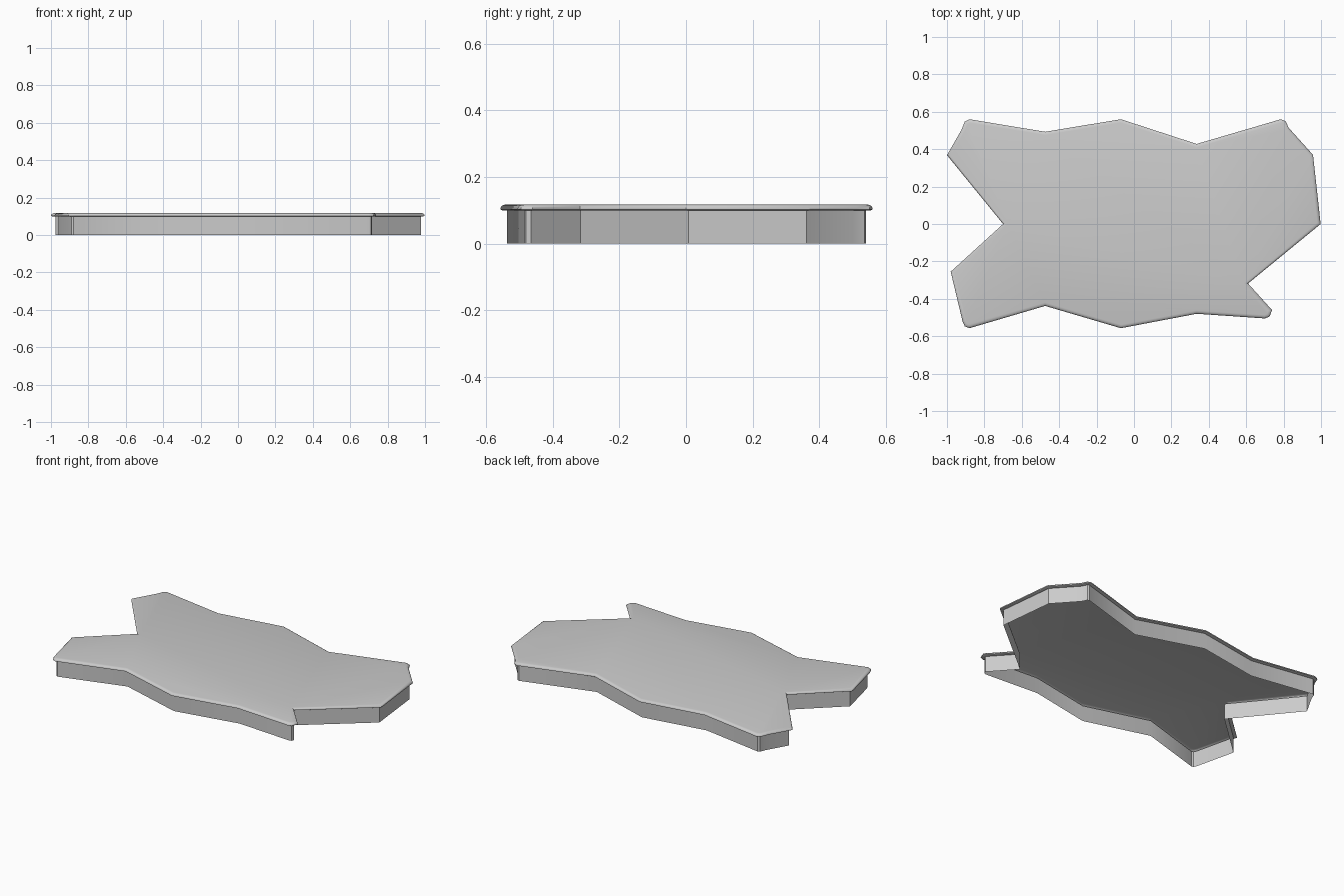
import bpy, bmesh, math
from mathutils import Vector

if "Cube" in bpy.data.objects:
    bpy.data.objects.remove(bpy.data.objects["Cube"])

# Plan outline of the tray, counter-clockwise from the right tip
OUTLINE = [(0.998, 0.0), (0.957, 0.37), (0.828, 0.513), (0.81, 0.55), (0.785, 0.56),
           (0.335, 0.428), (-0.07, 0.56), (-0.475, 0.493), (-0.88, 0.56),
           (-0.905, 0.547), (-0.922, 0.504), (-1.0, 0.368), (-0.70, 0.0),
           (-0.98, -0.255), (-0.917, -0.52), (-0.905, -0.547), (-0.88, -0.557),
           (-0.475, -0.438), (-0.07, -0.557), (0.335, -0.48), (0.70, -0.505),
           (0.725, -0.495), (0.738, -0.46), (0.61, -0.318)]

# Edge profile as (inset, height): skirt, underside of lip, rounded lip
PROFILE = [(0.019, 0.0), (0.019, 0.1), (0.006, 0.1), (0.0, 0.103),
           (0.0, 0.107), (0.003, 0.112), (0.009, 0.116), (0.018, 0.118)]


def inset_loop(points, d):
    """Mitred inward offset of a counter-clockwise polygon."""
    pts = [Vector(p) for p in points]
    result = []
    for i, p in enumerate(pts):
        a = (p - pts[i - 1]).normalized()
        b = (pts[(i + 1) % len(pts)] - p).normalized()
        na, nb = Vector((-a.y, a.x)), Vector((-b.y, b.x))
        result.append(p + (na + nb) * d / (1 + na.dot(nb)))
    return result


# Hollow tray lid: one sheet swept round the outline and closed on top
bm = bmesh.new()
rings = [[bm.verts.new((p.x, p.y, z)) for p in inset_loop(OUTLINE, d)]
         for d, z in PROFILE]
n = len(OUTLINE)
for low, high in zip(rings, rings[1:]):
    for i in range(n):
        j = (i + 1) % n
        bm.faces.new((low[i], low[j], high[j], high[i]))
bm.faces.new(rings[-1])
mesh = bpy.data.meshes.new("lipped_slab")
bm.to_mesh(mesh)
bm.free()

slab = bpy.data.objects.new("lipped_slab", mesh)
bpy.context.collection.objects.link(slab)
bpy.context.view_layer.objects.active = slab
slab.select_set(True)
bpy.ops.object.shade_smooth_by_angle(angle=math.radians(35))
